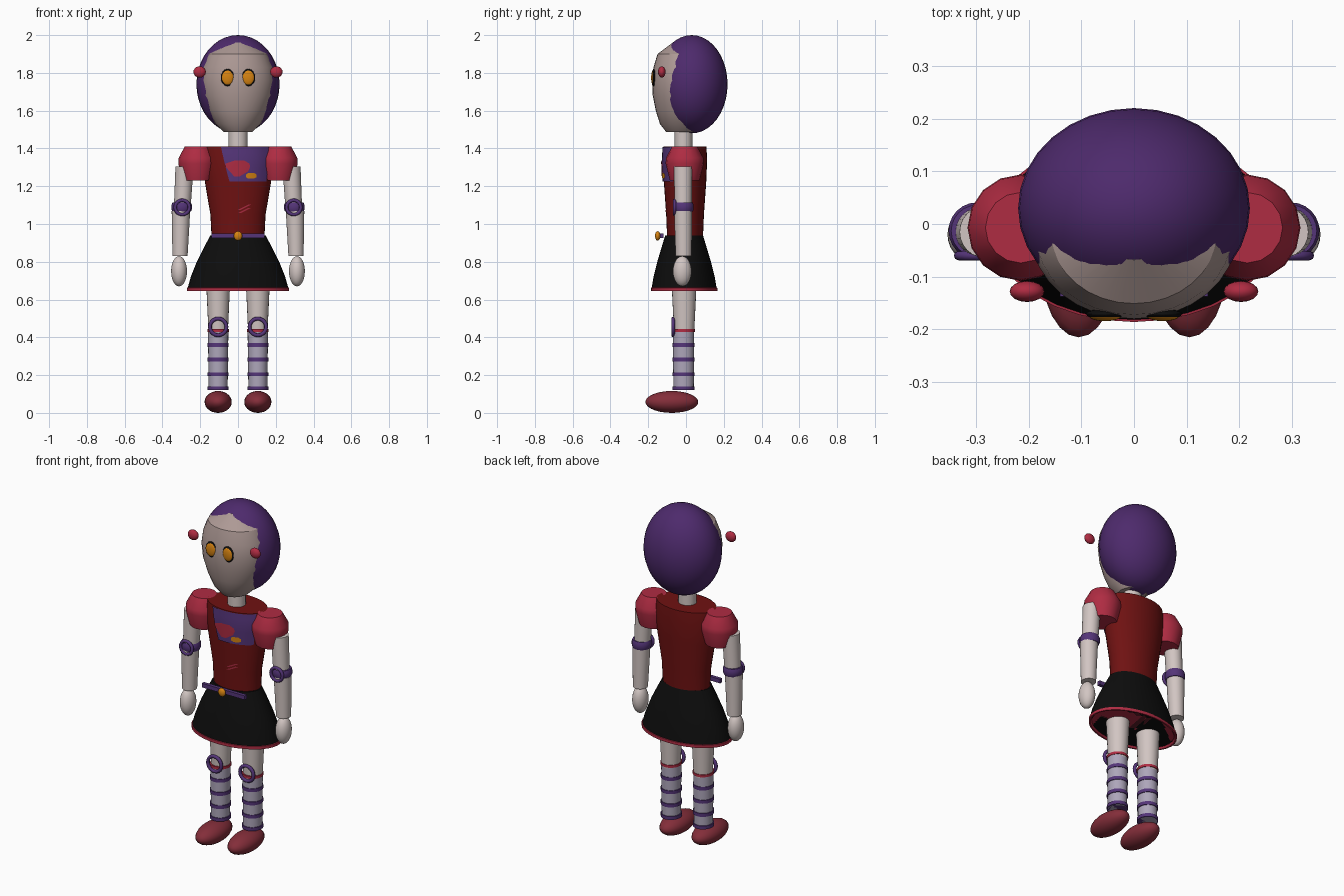
import bpy, bmesh, math
from mathutils import Matrix

if "Cube" in bpy.data.objects:
    bpy.data.objects.remove(bpy.data.objects["Cube"])


def mat(name, rgb):
    m = bpy.data.materials.new(name)
    m.diffuse_color = (*rgb, 1)
    m.use_nodes = True
    m.node_tree.nodes["Principled BSDF"].inputs["Base Color"].default_value = m.diffuse_color
    return m


HAIR = mat("hair purple", (0.075, 0.023, 0.15))
FACE = mat("face beige", (0.42, 0.32, 0.30))
SKIN = mat("pale skin", (0.64, 0.56, 0.54))
CRIMSON = mat("crimson", (0.43, 0.025, 0.055))
RED = mat("dark red", (0.16, 0.006, 0.006))
SHOE = mat("shoe red", (0.23, 0.027, 0.042))
ORANGE = mat("orange", (0.68, 0.23, 0.006))
BLACK = mat("black", (0.004, 0.004, 0.004))
PURPLE = mat("trim purple", (0.09, 0.035, 0.19))
LAVENDER = mat("lavender grey", (0.42, 0.38, 0.49))


def finish(name, bm, material, angle=40):
    bmesh.ops.recalc_face_normals(bm, faces=bm.faces)
    me = bpy.data.meshes.new(name)
    bm.to_mesh(me)
    bm.free()
    me.materials.append(material)
    ob = bpy.data.objects.new(name, me)
    bpy.context.collection.objects.link(ob)
    bpy.ops.object.select_all(action='DESELECT')
    bpy.context.view_layer.objects.active = ob
    ob.select_set(True)
    bpy.ops.object.shade_smooth_by_angle(angle=math.radians(angle))
    return ob


def ball(name, loc, radii, material, seg=24, rings=14):
    bm = bmesh.new()
    bmesh.ops.create_uvsphere(bm, u_segments=seg, v_segments=rings, radius=1,
                              matrix=Matrix.Translation(loc) @ Matrix.Diagonal((*radii, 1)))
    return finish(name, bm, material)


def loft(name, rings, material, seg=24, angle=40):
    """Closed tube through rings given as (x, y, z, rx, ry)."""
    bm = bmesh.new()
    loops = []
    for x, y, z, rx, ry in rings:
        loops.append([bm.verts.new((x + rx * math.cos(2 * math.pi * i / seg),
                                    y + ry * math.sin(2 * math.pi * i / seg), z))
                      for i in range(seg)])
    for a, b in zip(loops, loops[1:]):
        for i in range(seg):
            j = (i + 1) % seg
            bm.faces.new((a[i], a[j], b[j], b[i]))
    bm.faces.new(loops[0])
    bm.faces.new(loops[-1])
    return finish(name, bm, material, angle)


def ring(name, loc, major, minor, material):
    """Torus facing the front."""
    n, m = 20, 8
    bm = bmesh.new()
    grid = []
    for i in range(n):
        a = 2 * math.pi * i / n
        row = []
        for k in range(m):
            b = 2 * math.pi * k / m
            r = major + minor * math.cos(b)
            row.append(bm.verts.new((loc[0] + r * math.cos(a), loc[1] + minor * math.sin(b),
                                     loc[2] + r * math.sin(a))))
        grid.append(row)
    for i in range(n):
        for k in range(m):
            i2, k2 = (i + 1) % n, (k + 1) % m
            bm.faces.new((grid[i][k], grid[i2][k], grid[i2][k2], grid[i][k2]))
    return finish(name, bm, material, 60)


# Torso profile: height, half width, half depth
TORSO = [(0.93, 0.14, 0.095), (1.05, 0.146, 0.10), (1.22, 0.175, 0.112),
         (1.34, 0.188, 0.117), (1.41, 0.18, 0.113)]
TORSO_Y = -0.005


def torso_front(x, z):
    """Depth of the torso front at a point."""
    for (z0, a0, b0), (z1, a1, b1) in zip(TORSO, TORSO[1:]):
        if z <= z1 + 1e-6:
            t = (z - z0) / (z1 - z0)
            rx, ry = a0 + t * (a1 - a0), b0 + t * (b1 - b0)
            return TORSO_Y - ry * math.sqrt(max(0, 1 - (x / rx) ** 2))


def badge(name, edges, material, lift, cols=8):
    """Thin plate hugging the chest; edges are (z, left x, right x) rows."""
    bm = bmesh.new()
    grid = []
    for z, x0, x1 in edges:
        xs = [x0 + (x1 - x0) * i / cols for i in range(cols + 1)]
        grid.append([bm.verts.new((x, torso_front(x, z) - lift, z)) for x in xs])
    for a, b in zip(grid, grid[1:]):
        for i in range(cols):
            bm.faces.new((a[i], a[i + 1], b[i + 1], b[i]))
    bmesh.ops.recalc_face_normals(bm, faces=bm.faces)
    ob = finish(name, bm, material)
    # make the sheet face forward
    if sum(p.normal.y for p in ob.data.polygons) > 0:
        ob.data.flip_normals()
    return ob


# Head
ball("hair", (0, 0.03, 1.74), (0.22, 0.19, 0.26), HAIR, 32, 20)
loft("face", [(0, -0.02, z, rx, ry) for z, rx, ry in
              [(1.487, 0.075, 0.085), (1.53, 0.12, 0.118), (1.60, 0.157, 0.14),
               (1.68, 0.185, 0.156), (1.76, 0.195, 0.16), (1.83, 0.186, 0.152),
               (1.90, 0.156, 0.131), (1.962, 0.06, 0.048)]], FACE, 32, 30)
loft("neck", [(0, -0.013, 1.39, 0.05, 0.047), (0, -0.013, 1.53, 0.05, 0.047)], SKIN)

# Body
loft("bodice", [(0, TORSO_Y, z, rx, ry) for z, rx, ry in TORSO], RED, 32)
loft("skirt", [(0, -0.01, z, rx, ry) for z, rx, ry in
               [(0.655, 0.268, 0.173), (0.72, 0.25, 0.162), (0.80, 0.218, 0.142),
                (0.88, 0.178, 0.118), (0.94, 0.146, 0.10)]], BLACK, 32)
loft("skirt_hem", [(0, -0.01, z, rx, ry) for z, rx, ry in
                   [(0.655, 0.255, 0.16), (0.645, 0.262, 0.168), (0.645, 0.271, 0.176),
                    (0.662, 0.271, 0.176), (0.664, 0.262, 0.168)]], CRIMSON, 32)
bm = bmesh.new()
bmesh.ops.create_cube(bm, size=1, matrix=Matrix.Translation((0, -0.128, 0.937))
                      @ Matrix.Diagonal((0.28, 0.02, 0.024, 1)))
finish("belt", bm, PURPLE)
ball("buckle", (0, -0.15, 0.937), (0.023, 0.014, 0.025), ORANGE, 16, 10)

# Chest decoration
badge("chest_panel", [(1.225, -0.045, 0.15), (1.26, -0.055, 0.155), (1.30, -0.065, 0.16),
                      (1.34, -0.075, 0.162), (1.375, -0.083, 0.163), (1.408, -0.09, 0.162)],
      PURPLE, 0.006)
badge("chest_heart", [(1.252, -0.02, 0.01), (1.28, -0.045, 0.055), (1.305, -0.068, 0.065),
                      (1.32, -0.065, 0.06), (1.335, -0.02, 0.035)], CRIMSON, 0.010)
badge("chest_gem", [(1.24, 0.055, 0.085), (1.248, 0.042, 0.098), (1.262, 0.042, 0.098),
                    (1.27, 0.055, 0.085)], ORANGE, 0.012)
for k in range(2):
    dz = 0.017 * k
    badge("waist_stitch", [(1.058 + dz + 0.007 * i, 0.014 * i, 0.014 * i + 0.016)
                           for i in range(5)], CRIMSON, 0.003, 2)

for s, side in ((-1, "left"), (1, "right")):
    # Face details
    ball(side + "_eye_rim", (s * 0.055, -0.171, 1.775), (0.036, 0.010, 0.046), BLACK)
    ball(side + "_eye", (s * 0.055, -0.174, 1.775), (0.031, 0.0105, 0.039), ORANGE)
    ball(side + "_hair_gem", (s * 0.203, -0.128, 1.805), (0.033, 0.02, 0.03), CRIMSON, 16, 10)

    # Arm
    loft(side + "_puff_sleeve", [(s * 0.215, -0.007, z, r, r) for z, r in
                                 [(1.23, 0.078), (1.32, 0.101), (1.35, 0.099), (1.41, 0.067)]],
         CRIMSON, 16, 32)
    loft(side + "_upper_arm", [(s * 0.296, -0.015, 1.07, 0.044, 0.045),
                               (s * 0.283, -0.015, 1.305, 0.048, 0.049)], SKIN)
    loft(side + "_forearm", [(s * 0.307, -0.013, 0.83, 0.040, 0.042),
                             (s * 0.302, -0.015, 1.07, 0.049, 0.048)], SKIN)
    ball(side + "_hand", (s * 0.312, -0.02, 0.75), (0.042, 0.049, 0.08), SKIN)
    loft(side + "_elbow_band", [(s * 0.298, -0.013, 1.066, 0.049, 0.049),
                                (s * 0.298, -0.013, 1.078, 0.054, 0.054),
                                (s * 0.298, -0.013, 1.10, 0.054, 0.054),
                                (s * 0.298, -0.013, 1.113, 0.049, 0.049)], PURPLE, 24, 60)
    ring(side + "_elbow_ring", (s * 0.295, -0.06, 1.088), 0.038, 0.009, PURPLE)

    # Leg
    x = s * 0.105
    loft(side + "_thigh", [(x, -0.01, 0.42, 0.051, 0.053), (x, -0.01, 0.68, 0.063, 0.066)], SKIN)
    loft(side + "_sock", [(x, -0.013, 0.12, 0.05, 0.054), (x, -0.013, 0.43, 0.054, 0.056)],
         LAVENDER)
    for z in (0.13, 0.204, 0.282, 0.36):
        loft(side + "_sock_stripe", [(x, -0.013, z - 0.01, 0.056, 0.059),
                                     (x, -0.013, z + 0.01, 0.056, 0.059)], PURPLE)
    loft(side + "_sock_cuff", [(x, -0.013, 0.428, 0.057, 0.06),
                               (x, -0.013, 0.443, 0.057, 0.06)], CRIMSON)
    ring(side + "_knee_ring", (x, -0.068, 0.455), 0.044, 0.010, PURPLE)
    ball(side + "_shoe", (x, -0.075, 0.058), (0.072, 0.14, 0.058), SHOE)
